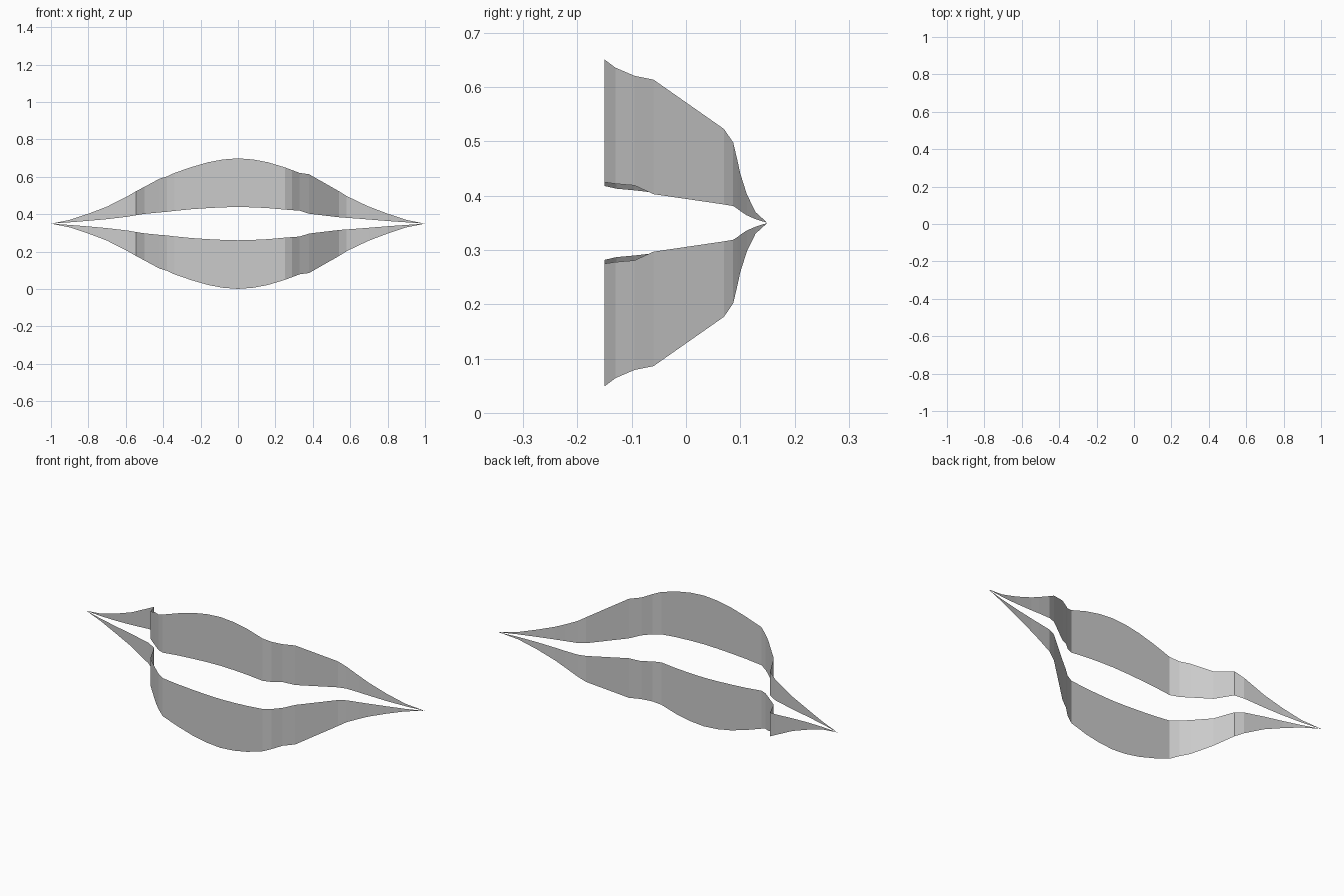
import bpy

MID = 0.35  # height the two bands mirror about

# Stations along the band: x, y, outer edge and inner edge (offsets from MID)
STATIONS = [
    (-1.00, 0.150, 0.000, 0.000), (-0.90, 0.128, 0.020, 0.007),
    (-0.80, 0.112, 0.053, 0.015), (-0.70, 0.100, 0.091, 0.024),
    (-0.59, 0.087, 0.147, 0.037), (-0.545, 0.070, 0.173, 0.045),
    (-0.50, -0.025, 0.197, 0.052), (-0.42, -0.095, 0.240, 0.060),
    (-0.38, -0.128, 0.252, 0.063), (-0.34, -0.150, 0.271, 0.068),
    (-0.25, -0.150, 0.302, 0.077), (-0.16, -0.150, 0.328, 0.083),
    (-0.08, -0.150, 0.343, 0.087), (0.00, -0.150, 0.349, 0.089),
    (0.08, -0.150, 0.343, 0.087), (0.16, -0.150, 0.328, 0.083),
    (0.25, -0.150, 0.301, 0.075), (0.29, -0.130, 0.286, 0.072),
    (0.33, -0.095, 0.271, 0.069), (0.38, -0.060, 0.264, 0.053),
    (0.54, 0.070, 0.173, 0.034), (0.58, 0.087, 0.148, 0.031),
    (0.65, 0.095, 0.114, 0.026), (0.70, 0.100, 0.091, 0.022),
    (0.80, 0.112, 0.053, 0.014), (0.90, 0.128, 0.020, 0.007),
    (1.00, 0.150, 0.000, 0.000),
]


def band(name, side):
    """Open upright ribbon following the stations; side is +1 up, -1 down."""
    verts, faces = [], []
    for x, y, outer, inner in STATIONS:
        verts.append((x, y, MID + side * inner))
        verts.append((x, y, MID + side * outer))
    # Pointed tips share a single vertex
    last = len(verts) - 1
    for i in range(len(STATIONS) - 1):
        a, b, c, d = 2 * i, 2 * i + 2, 2 * i + 3, 2 * i + 1
        if i == 0:
            face = (a, b, c)
        elif c == last:
            face = (a, b, d)
        else:
            face = (a, b, c, d)
        faces.append(face if side > 0 else face[::-1])
    mesh = bpy.data.meshes.new(name)
    mesh.from_pydata(verts[:1] + verts[1:], [], faces)
    # Remove the unused duplicate tip vertices
    import bmesh
    bm = bmesh.new()
    bm.from_mesh(mesh)
    bmesh.ops.delete(bm, geom=[v for v in bm.verts if not v.link_faces], context='VERTS')
    bm.to_mesh(mesh)
    bm.free()
    obj = bpy.data.objects.new(name, mesh)
    bpy.context.collection.objects.link(obj)
    return obj


band("upper_band", 1)
band("lower_band", -1)
